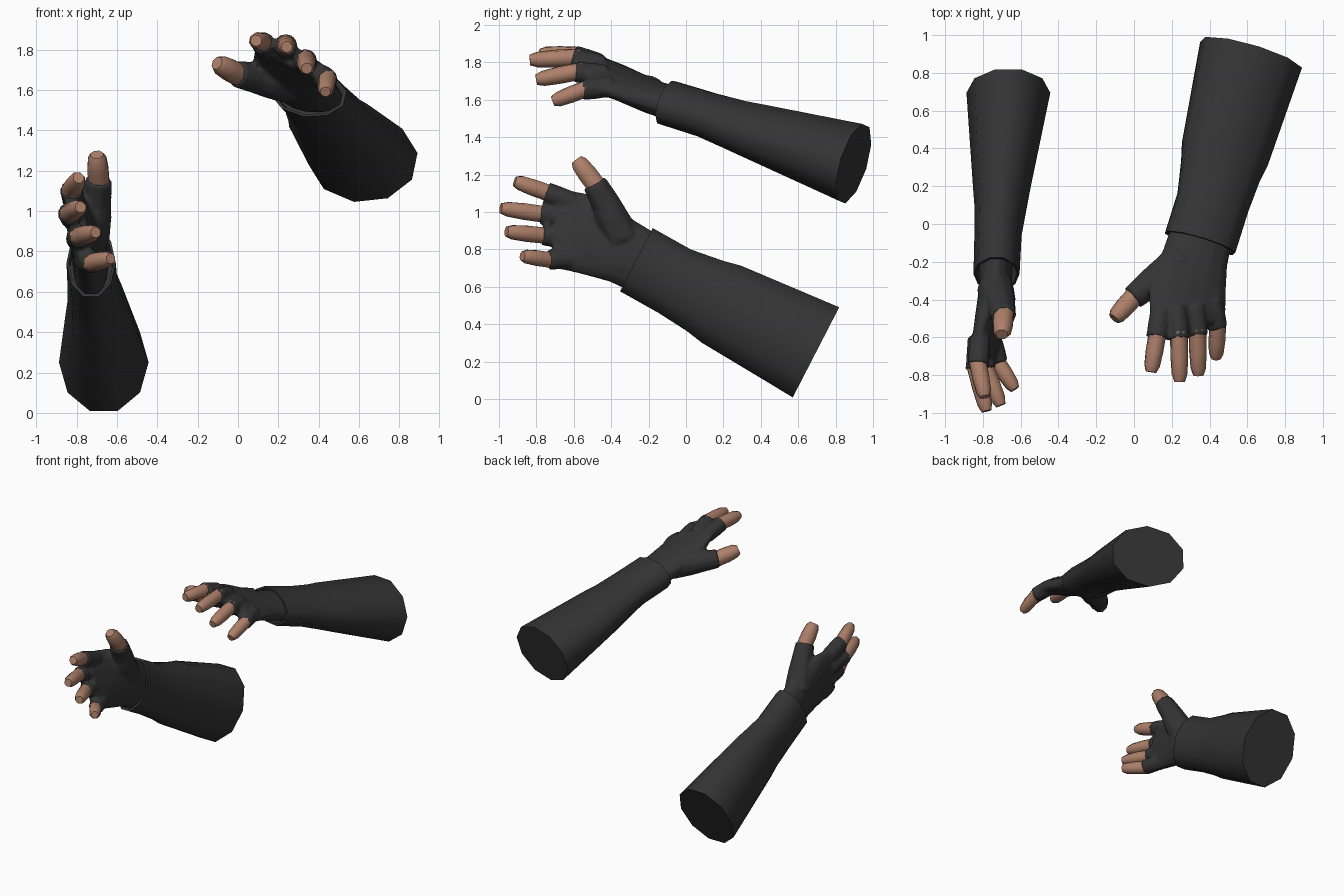
import bpy, bmesh, math
from mathutils import Vector as V, Matrix

if "Cube" in bpy.data.objects:
    bpy.data.objects.remove(bpy.data.objects["Cube"])


def material(name, rgb):
    m = bpy.data.materials.new(name)
    m.diffuse_color = (*rgb, 1)
    m.use_nodes = True
    m.node_tree.nodes["Principled BSDF"].inputs["Base Color"].default_value = m.diffuse_color
    return m


CLOTH = material("black_cloth", (0.034, 0.034, 0.034))
SKIN = material("skin", (0.42, 0.215, 0.145))


def oval(c, a, b, n, bulge=0.0):
    """Ring of n points round c with half-axis vectors a and b, bowed along b."""
    pts = []
    for i in range(n):
        t = 2 * math.pi * (i + 0.5) / n
        ca, sb = math.cos(t), math.sin(t)
        pts.append(c + a * ca + b * (sb + bulge * (1 - ca * ca)))
    return pts


def loft(bm, rings):
    """Skin a list of rings and cap both ends."""
    loops = [[bm.verts.new(p) for p in r] for r in rings]
    n = len(loops[0])
    faces = [bm.faces.new(loops[0]), bm.faces.new(loops[-1])]
    for r, s in zip(loops, loops[1:]):
        for i in range(n):
            j = (i + 1) % n
            faces.append(bm.faces.new((r[i], r[j], s[j], s[i])))
    bmesh.ops.recalc_face_normals(bm, faces=faces)


def tube(bm, pts, radii, n=10):
    pts = [V(p) for p in pts]
    rings = []
    for i, p in enumerate(pts):
        d = (pts[min(i + 1, len(pts) - 1)] - pts[max(i - 1, 0)]).normalized()
        a = d.cross(V((1, 0, 0))).normalized()
        rings.append(oval(p, a * radii[i], d.cross(a) * radii[i], n))
    loft(bm, rings)


def finish(bm, name, mat, matrix, angle, blend=False):
    bm.transform(matrix)
    if matrix.determinant() < 0:
        bmesh.ops.reverse_faces(bm, faces=bm.faces)
    me = bpy.data.meshes.new(name)
    bm.to_mesh(me)
    bm.free()
    me.materials.append(mat)
    ob = bpy.data.objects.new(name, me)
    bpy.context.collection.objects.link(ob)
    bpy.ops.object.select_all(action='DESELECT')
    ob.select_set(True)
    bpy.context.view_layer.objects.active = ob
    if blend:
        r = ob.modifiers.new("fuse", 'REMESH')
        r.mode = 'VOXEL'
        r.voxel_size = 0.011
        r.use_smooth_shade = True
        s = ob.modifiers.new("soften", 'SMOOTH')
        s.factor = 0.5
        s.iterations = 4
        bpy.ops.object.modifier_apply(modifier="fuse")
        bpy.ops.object.modifier_apply(modifier="soften")
    bpy.ops.object.shade_smooth_by_angle(angle=math.radians(angle))


# fingers: knuckle, glove edge, fingertip, radius at glove edge
FINGERS = {
    "index": ((-.815, -.60, 1.05), (-.825, -.745, 1.105), (-.79, -.915, 1.165), .048),
    "middle": ((-.825, -.60, .965), (-.835, -.775, .99), (-.78, -.99, 1.02), .048),
    "ring": ((-.80, -.60, .86), (-.785, -.765, .875), (-.705, -.96, .895), .047),
    "little": ((-.765, -.58, .755), (-.72, -.735, .745), (-.63, -.875, .765), .045),
    "thumb": ((-.705, -.43, 1.05), (-.69, -.49, 1.155), (-.70, -.585, 1.28), .056),
}


def arm(side, matrix):
    # sleeve: centre, half height, half width
    u, x = V((0, .458, .889)), V((1, 0, 0))
    rows = [((-.728, -.265, .745), .2, .122), ((-.72, -.06, .63), .2, .125),
            ((-.705, .10, .552), .222, .14), ((-.70, .19, .507), .243, .152),
            ((-.665, .695, .25), .285, .222)]
    rings = [oval(V(c), u * h, x * w, 10) for c, h, w in rows]
    # turned-in cuff lip
    c = V(rows[0][0])
    inner = [c + (p - c) * .9 for p in rings[0]]
    deep = [p + V((0, .09, -.046)) for p in inner]
    bm = bmesh.new()
    loft(bm, [deep, inner] + rings)
    finish(bm, side + "_sleeve", CLOTH, matrix, 50)

    # glove palm: lower edge, upper edge, half thickness, bow
    palm = [((-.73, -.29, .57), (-.73, -.13, .87), .09, 0),
            ((-.735, -.41, .625), (-.735, -.27, .955), .086, 0),
            ((-.735, -.56, .665), (-.785, -.47, 1.09), .072, .25),
            ((-.735, -.67, .69), (-.825, -.65, 1.125), .056, .5),
            ((-.735, -.715, .70), (-.825, -.695, 1.12), .044, .5)]
    rings = []
    for lo, hi, w, bow in palm:
        lo, hi = V(lo), V(hi)
        rings.append([lo.lerp(hi, .5) + (p - lo.lerp(hi, .5)) for p in
                      oval(lo.lerp(hi, .5) + x * bow * w * -.4, (hi - lo) / 2, x * w, 14)])
    bm = bmesh.new()
    loft(bm, rings)
    for name, (k, e, t, r) in FINGERS.items():
        k, e = V(k), V(e)
        if name == "thumb":
            tube(bm, [(-.735, -.34, .86), (-.715, -.40, .98), k, e], [.10, .09, .078, .068])
        else:
            tube(bm, [k, k.lerp(e, .5), e], [.056, .058, r + .010])
    finish(bm, side + "_glove", CLOTH, matrix, 60, blend=True)

    # bare fingertips with a chamfered end
    for name, (k, e, t, r) in FINGERS.items():
        e, t = V(e), V(t)
        d = t - e
        bm = bmesh.new()
        tube(bm, [e - d * .2, e + d * .4, e + d * .82, t], [r, r, r * .88, r * .6], 8)
        finish(bm, side + "_" + name + "_fingertip", SKIN, matrix, 50)


def frame(origin, axis, across, hand):
    f = V(axis).normalized()
    s = (V(across) - f * f.dot(V(across))).normalized()
    m = Matrix((f, s, f.cross(s) * hand)).transposed().to_4x4()
    return Matrix.Translation(origin) @ m


# second arm is the mirrored first arm, re-posed
first = frame((-.728, -.265, .745), (-.07, -.96, .495), (.17, .06, -.42), 1)
second = frame((.35, -.10, 1.585), (-.27, -1.0, .335), (.36, .07, -.27), -1)
arm("right", Matrix.Identity(4))
arm("left", second @ first.inverted())
